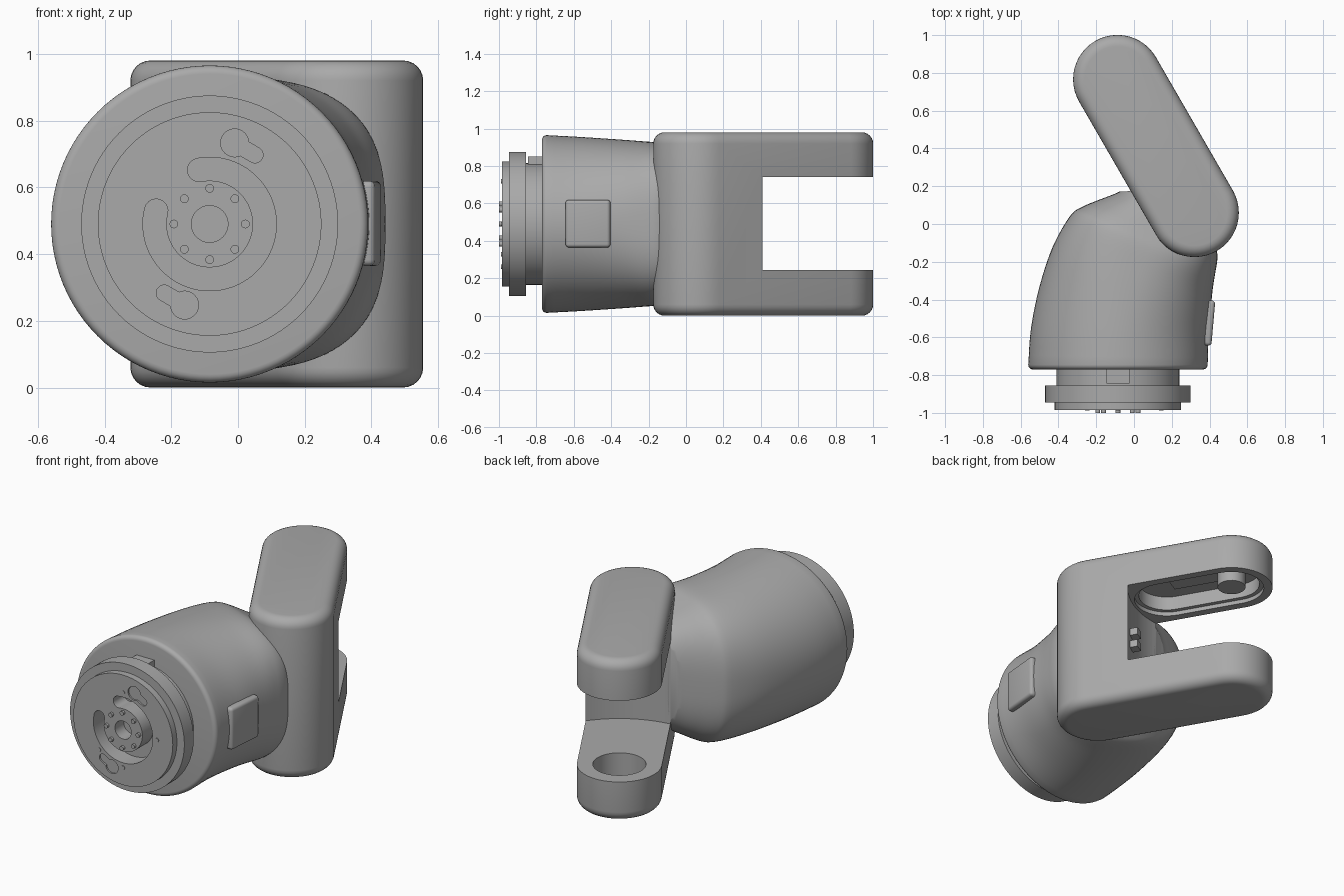
import bpy, bmesh
from math import cos, sin, pi, radians
from mathutils import Matrix, Vector

if "Cube" in bpy.data.objects:
    bpy.data.objects.remove(bpy.data.objects["Cube"])

grey = bpy.data.materials.new("plain grey")
grey.use_nodes = True
colour = (0.4, 0.4, 0.4, 1)
grey.diffuse_color = colour
grey.node_tree.nodes["Principled BSDF"].inputs["Base Color"].default_value = colour

# Flange frame: u = x, v = z, w = towards the front
FLANGE = Matrix(((1, 0, 0, -0.085), (0, 0, -1, 0), (0, 1, 0, 0.49), (0, 0, 0, 1)))
# Fork frame: u = along the arms, origin at the closed end
FORK = Matrix.Translation((0.32, 0.06, 0)) @ Matrix.Rotation(radians(120), 4, 'Z')
REACH, WIDTH = 0.815, 0.235


def make(name, bm, frame=Matrix()):
    bmesh.ops.transform(bm, matrix=frame, verts=bm.verts)
    bmesh.ops.recalc_face_normals(bm, faces=bm.faces)
    mesh = bpy.data.meshes.new(name)
    bm.to_mesh(mesh)
    bm.free()
    mesh.materials.append(grey)
    ob = bpy.data.objects.new(name, mesh)
    bpy.context.collection.objects.link(ob)
    return ob


def prism(name, outline, low, high, frame=Matrix(), bevel=0):
    bm = bmesh.new()
    base = bm.faces.new([bm.verts.new((u, v, low)) for u, v in outline])
    top = bmesh.ops.extrude_face_region(bm, geom=[base])
    moved = [g for g in top["geom"] if isinstance(g, bmesh.types.BMVert)]
    bmesh.ops.translate(bm, verts=moved, vec=(0, 0, high - low))
    if bevel:
        rims = [e for e in bm.edges if abs(e.verts[0].co.z - e.verts[1].co.z) < 1e-6]
        bmesh.ops.bevel(bm, geom=rims, offset=bevel, segments=6, profile=0.5, affect='EDGES')
    return make(name, bm, frame)


def arc(u, v, r, a0, a1, n):
    steps = [radians(a0 + (a1 - a0) * i / n) for i in range(n + 1)]
    return [(u + r * cos(a), v + r * sin(a)) for a in steps]


def circle(r, u=0, v=0, n=64):
    return arc(u, v, r, 0, 360, n)[:-1]


def capsule(u0, u1, r):
    return arc(u0, 0, r, 90, 270, 24) + arc(u1, 0, r, -90, 90, 24)


def rect(u0, u1, v0, v1):
    return [(u0, v0), (u1, v0), (u1, v1), (u0, v1)]


def cut(ob, *cutters):
    bpy.context.view_layer.objects.active = ob
    for c in cutters:
        mod = ob.modifiers.new("cut", 'BOOLEAN')
        mod.operation, mod.solver, mod.object = 'DIFFERENCE', 'EXACT', c
        bpy.ops.object.modifier_apply(modifier=mod.name)
    for c in cutters:
        bpy.data.objects.remove(c)


def notch():
    return prism("notch", circle(0.595, REACH, n=128), 0.245, 0.74, FORK)


# Fork with two arms, blind bore below and stepped slot above
fork = prism("fork", capsule(0, REACH, WIDTH), 0, 0.98, FORK, 0.06)
cut(fork, notch(),
    prism("bore", circle(0.147, REACH), 0.08, 0.3, FORK),
    prism("slot_step", capsule(0.42, REACH, 0.185), 0.7, 0.765, FORK),
    prism("slot", capsule(0.42, REACH, 0.16), 0.7, 0.85, FORK))
prism("arm_boss", circle(0.08, REACH, n=32), 0.745, 0.86, FORK)
prism("slot_rib", rect(0.45, REACH, -0.05, 0.05), 0.83, 0.86, FORK)
for z in (0.42, 0.5):
    prism("web_contact", rect(0.15, 0.27, -0.08, -0.02), z, z + 0.045, FORK)

# Elbow: left x, left y, right x, right y, half height, squareness
SECTIONS = [
    (-0.56, -0.745, 0.39, -0.745, 0.475, 2),
    (-0.545, -0.55, 0.395, -0.6, 0.466, 2),
    (-0.50, -0.33, 0.405, -0.48, 0.455, 2.1),
    (-0.43, -0.12, 0.415, -0.36, 0.443, 2.3),
    (-0.34, 0.04, 0.43, -0.26, 0.43, 2.6),
    (-0.28, 0.088, 0.44, -0.20, 0.405, 2.8),
    (-0.18, 0.13, 0.44, -0.15, 0.37, 2.9),
    (-0.09, 0.165, 0.42, -0.08, 0.335, 3),
    (-0.01, 0.21, 0.38, 0.0, 0.30, 3),
]


def smooth_rows(rows, steps):
    rows = [Vector(r) for r in rows]
    out = []
    for i in range(len(rows) - 1):
        a, b = rows[i], rows[i + 1]
        ta = (b - rows[i - 1]) / 2 if i else b - a
        tb = (rows[i + 2] - a) / 2 if i + 2 < len(rows) else b - a
        for k in range(steps):
            t = k / steps
            out.append(a * (2*t**3 - 3*t*t + 1) + ta * (t**3 - 2*t*t + t)
                       + b * (3*t*t - 2*t**3) + tb * (t**3 - t*t))
    return out + [rows[-1]]


def power(value, p):
    return (1 if value >= 0 else -1) * abs(value) ** (2 / p)


rim = []
for i in range(5):
    a = radians(90 * i / 5)
    inset, y = 0.025 * (1 - sin(a)), -0.745 - 0.025 * cos(a)
    rim.append((-0.56 + inset, y, 0.39 - inset, y, 0.475 - inset, 2))
bm = bmesh.new()
rings = []
for lx, ly, rx, ry, h, p in [Vector(r) for r in rim] + smooth_rows(SECTIONS, 4):
    left, right = Vector((lx, ly, 0.49)), Vector((rx, ry, 0.49))
    mid, half = (left + right) / 2, (right - left) / 2
    rings.append([bm.verts.new(mid + half * power(cos(a), p) + Vector((0, 0, h * power(sin(a), p))))
                  for a in (2 * pi * k / 96 for k in range(96))])
for a, b in zip(rings, rings[1:]):
    for k in range(96):
        n = (k + 1) % 96
        bm.faces.new((a[k], a[n], b[n], b[k]))
bm.faces.new(rings[0])
bm.faces.new(rings[-1])
elbow = make("elbow_housing", bm)
cut(elbow, notch())

# Side pad
pad_frame = Matrix.Translation((0.385, -0.523, 0.492)) @ Matrix.Rotation(radians(-5), 4, 'Z')
bm = bmesh.new()
bmesh.ops.create_cube(bm, size=1, matrix=Matrix.Diagonal((0.07, 0.24, 0.255, 1)))
bmesh.ops.bevel(bm, geom=bm.edges[:], offset=0.018, segments=4, profile=0.5, affect='EDGES')
make("side_pad", bm, pad_frame)

# Flange stack
prism("flange_neck", circle(0.325, n=96), 0.7, 0.87, FLANGE)
prism("neck_key", rect(-0.06, 0.06, 0.3, 0.36), 0.76, 0.845, FLANGE)
collar = prism("flange_collar", circle(0.385, n=96), 0.855, 0.945, FLANGE)
plate = prism("flange_plate", circle(0.335, n=96), 0.94, 0.985, FLANGE)


def ring_slot():
    outline = (arc(0, 0, 0.2, -194, 101, 72)
               + arc(0.165 * cos(radians(101)), 0.165 * sin(radians(101)), 0.035, 101, 281, 10)[1:]
               + arc(0, 0, 0.13, 101, -194, 72)[1:]
               + arc(0.165 * cos(radians(166)), 0.165 * sin(radians(166)), 0.035, -14, 166, 10)[1:-1])
    return prism("ring_slot", outline, 0.88, 1.1, FLANGE)


def centre_hole():
    return prism("centre_hole", circle(0.055, n=32), 0.9, 1.1, FLANGE)


cut(collar, ring_slot(), centre_hole())
cut(plate, ring_slot(), centre_hole())
# Keyhole recesses, repeated half a turn apart
for s in (1, -1):
    cut(plate, prism("keyhole", circle(0.042, 0.075 * s, 0.243 * s, 24), 0.975, 1.1, FLANGE),
        prism("keyhole_end", capsule(-0.03, 0.03, 0.024), 0.975, 1.1,
              FLANGE @ Matrix.Translation((0.11 * s, 0.222 * s, 0)) @ Matrix.Rotation(radians(-30), 4, 'Z')))

# Hub bolts and outer screws
for i in range(8):
    a = pi * i / 4
    prism("hub_bolt", circle(0.013, 0.107 * cos(a), 0.107 * sin(a), 16), 0.98, 1.0, FLANGE)
for deg in (0, 90, 225, 270):
    a = radians(deg)
    prism("plate_screw", circle(0.012, 0.229 * cos(a), 0.229 * sin(a), 16), 0.98, 0.988, FLANGE)

# Shading
bpy.ops.object.select_all(action='DESELECT')
for ob in bpy.context.scene.objects:
    if ob.type == 'MESH':
        ob.select_set(True)
        bpy.context.view_layer.objects.active = ob
bpy.ops.object.shade_smooth_by_angle(angle=radians(30))
